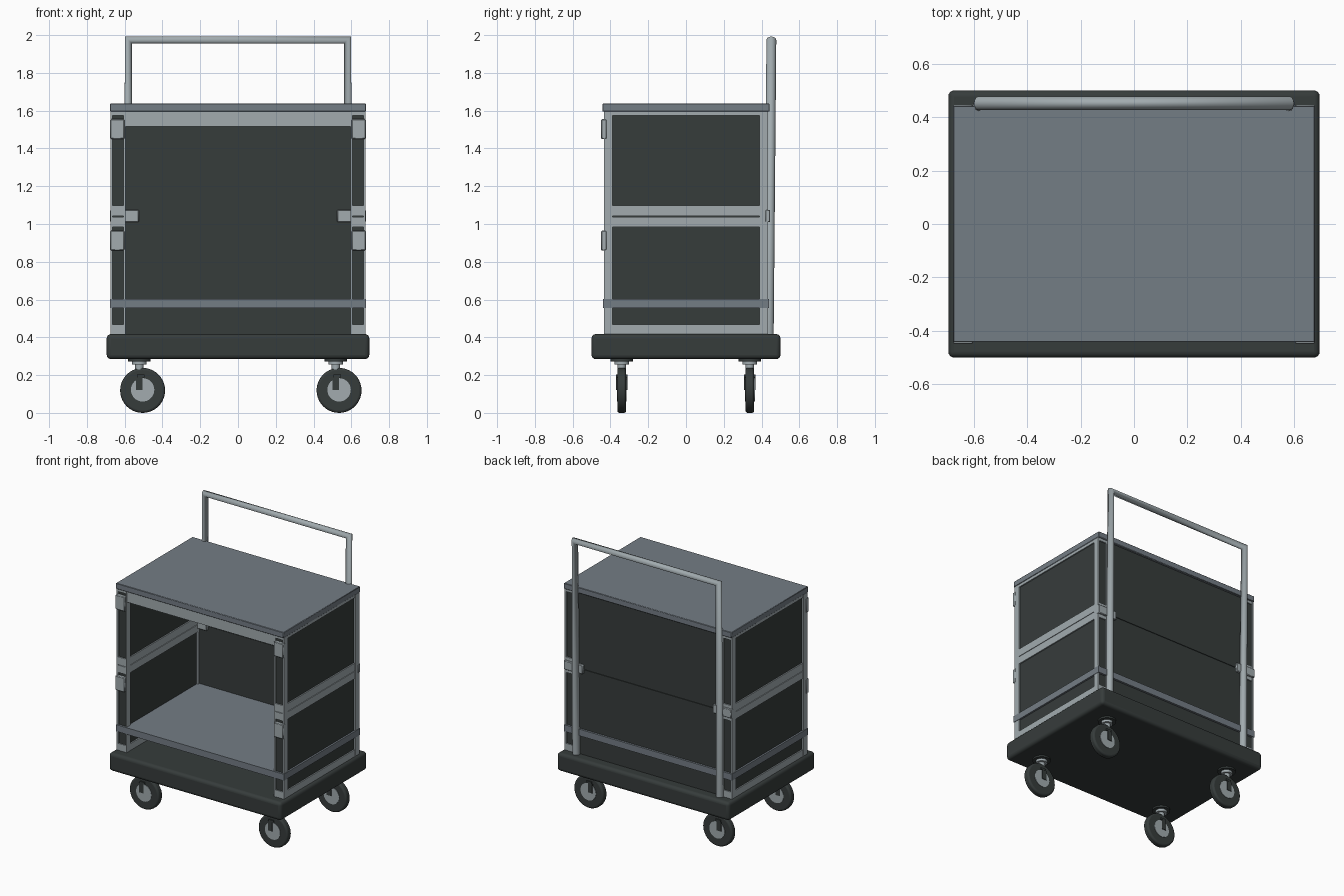
import bpy
import math

if "Cube" in bpy.data.objects:
    bpy.data.objects.remove(bpy.data.objects["Cube"], do_unlink=True)


def material(name, rgb):
    m = bpy.data.materials.new(name)
    m.use_nodes = True
    m.diffuse_color = (*rgb, 1)
    m.node_tree.nodes["Principled BSDF"].inputs["Base Color"].default_value = (*rgb, 1)
    return m


DARK = material("charcoal", (0.037, 0.045, 0.044))
LIGHT = material("light_metal", (0.36, 0.41, 0.43))
SLATE = material("slate_grey", (0.175, 0.205, 0.235))


def box(name, xs, ys, zs, mat, bevel=0, segments=3):
    """Box spanning the given (low, high) pairs."""
    bpy.ops.mesh.primitive_cube_add(size=1, location=[sum(p) / 2 for p in (xs, ys, zs)])
    ob = bpy.context.object
    ob.name = name
    ob.scale = [abs(p[1] - p[0]) for p in (xs, ys, zs)]
    bpy.ops.object.transform_apply(location=False, rotation=False, scale=True)
    ob.data.materials.append(mat)
    if bevel:
        mod = ob.modifiers.new("soft_edges", "BEVEL")
        mod.width = bevel
        mod.segments = segments
        bpy.ops.object.shade_smooth_by_angle()
    return ob


def disc(name, loc, radius, depth, mat, along_y=False, bevel=0, sides=32):
    bpy.ops.mesh.primitive_cylinder_add(
        vertices=sides, radius=radius, depth=depth, location=loc,
        rotation=(math.pi / 2 if along_y else 0, 0, 0))
    ob = bpy.context.object
    ob.name = name
    ob.data.materials.append(mat)
    if bevel:
        mod = ob.modifiers.new("soft_edges", "BEVEL")
        mod.width = bevel
        mod.segments = 3
    bpy.ops.object.shade_smooth_by_angle()
    return ob


# Platform, top board and shelf
box("platform", (-0.695, 0.695), (-0.5, 0.5), (0.285, 0.417), DARK, 0.022, 4)
box("top_board", (-0.677, 0.677), (-0.442, 0.442), (1.595, 1.637), SLATE, 0.003, 1)
box("shelf", (-0.678, 0.678), (-0.44, 0.44), (0.555, 0.603), SLATE)

# Back wall in two halves with a seam
box("back_panel_lower", (-0.6, 0.6), (0.405, 0.425), (0.417, 1.038), DARK)
box("back_panel_upper", (-0.6, 0.6), (0.405, 0.425), (1.044, 1.595), DARK)
box("back_seam", (-0.6, 0.6), (0.408, 0.42), (1.038, 1.044), DARK)
box("front_top_rail", (-0.6, 0.6), (-0.43, -0.4), (1.515, 1.595), LIGHT)

RAILS = {"bottom": (0.417, 0.467), "middle_lower": (0.985, 1.038),
         "middle_upper": (1.042, 1.098), "top": (1.575, 1.595)}

# Side walls: dark core, metal stiles on both skins, rails through the wall
for side, s in (("left", 1), ("right", -1)):
    box(side + "_panel", (s * 0.605, s * 0.665), (-0.425, 0.425), (0.417, 1.595), DARK)
    for skin, x0, x1 in (("outer", 0.664, 0.675), ("inner", 0.595, 0.606)):
        for end, e in (("front", -1), ("back", 1)):
            box(f"{side}_{skin}_{end}_stile", (s * x0, s * x1),
                (e * 0.388, e * 0.434), (0.417, 1.595), LIGHT)
    for rail, zs in RAILS.items():
        box(f"{side}_{rail}_rail", (s * 0.596, s * 0.674), (-0.433, 0.433), zs, LIGHT)

    # Front hinge clips
    for level, zs in (("lower", (0.86, 0.965)), ("upper", (1.45, 1.555))):
        box(f"{side}_{level}_clip", (s * 0.602, s * 0.677), (-0.449, -0.42), zs, LIGHT, 0.004, 1)

    # Middle latch at the back corner
    box(side + "_back_latch", (s * 0.525, s * 0.6), (0.385, 0.442), (1.01, 1.075), LIGHT, 0.004, 1)
    box(side + "_corner_latch", (s * 0.605, s * 0.677), (0.42, 0.446), (1.01, 1.075), LIGHT, 0.004, 1)

# Push handle: one mitred tube
curve = bpy.data.curves.new("push_handle", "CURVE")
curve.dimensions = "3D"
curve.bevel_depth = 0.026
curve.bevel_resolution = 6
curve.use_fill_caps = True
spline = curve.splines.new("POLY")
path = [(-0.58, 0.438, 0.41), (-0.58, 0.452, 1.974), (0.58, 0.452, 1.974), (0.58, 0.438, 0.41)]
spline.points.add(len(path) - 1)
for point, co in zip(spline.points, path):
    point.co = (*co, 1)
curve.materials.append(LIGHT)
handle = bpy.data.objects.new("push_handle", curve)
bpy.context.collection.objects.link(handle)

# Casters
for side, sx in (("left", 0.518), ("right", -0.522)):
    for end, y in (("front", -0.34), ("back", 0.338)):
        tag = f"{end}_{side}_"
        wx = sx + 0.017
        disc(tag + "mount_plate", (sx, y, 0.28), 0.06, 0.014, DARK)
        disc(tag + "swivel", (sx, y, 0.265), 0.038, 0.02, LIGHT)
        disc(tag + "stem", (sx, y, 0.245), 0.022, 0.04, LIGHT)
        disc(tag + "tyre", (wx, y, 0.119), 0.119, 0.046, DARK, True, 0.012, 40)
        disc(tag + "hub", (wx, y, 0.122), 0.062, 0.052, LIGHT, True)
        box(tag + "fork", (wx - 0.035, wx), (y - 0.03, y + 0.03), (0.12, 0.188), DARK)
        box(tag + "fork_cap", (wx - 0.03, wx + 0.01), (y - 0.031, y + 0.031), (0.188, 0.202), DARK)
